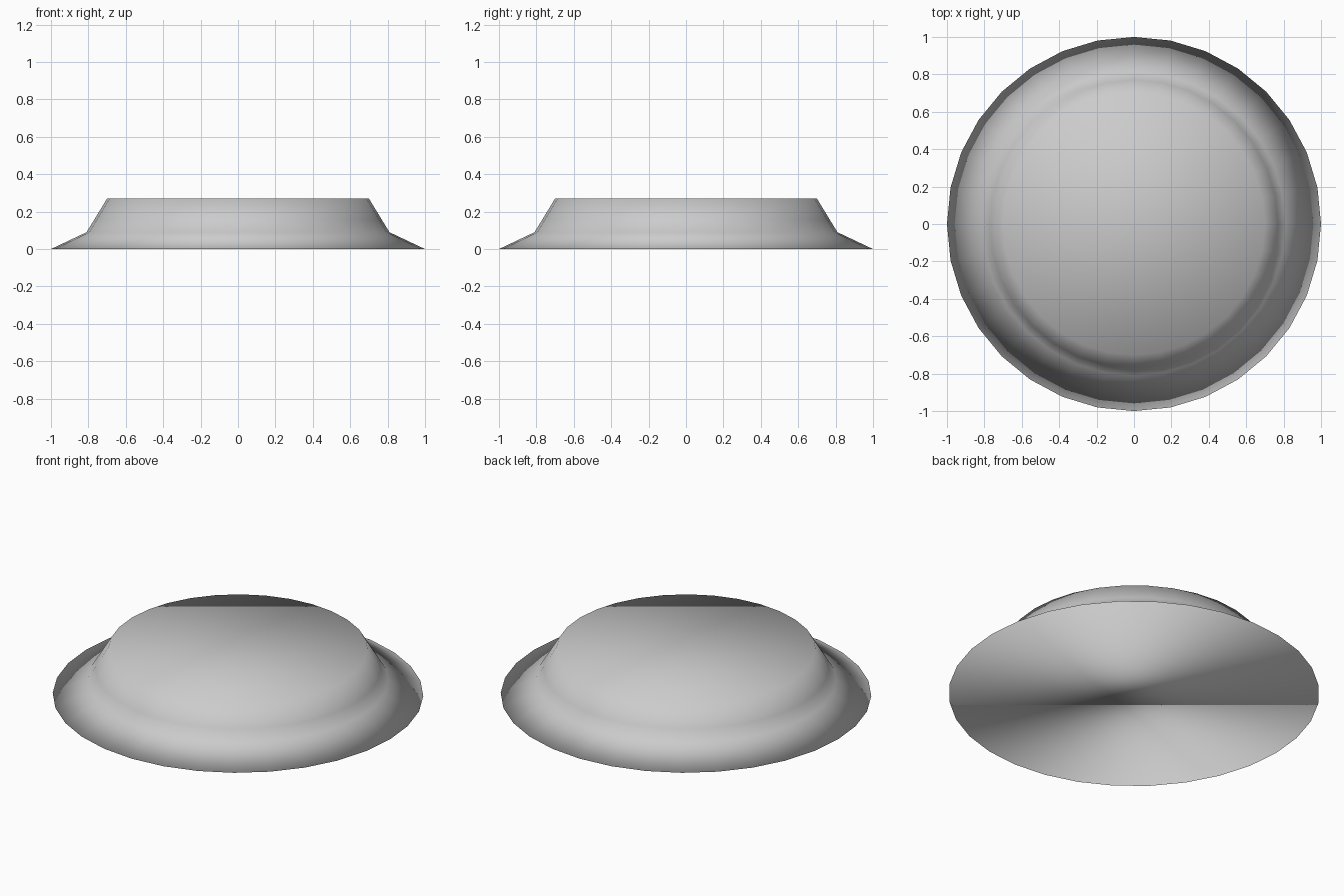
import bpy, bmesh, math

if "Cube" in bpy.data.objects:
    bpy.data.objects.remove(bpy.data.objects["Cube"])

SIDES = 32
# (radius, height) outline from the base rim up to the top edge
PROFILE = [(1.0, 0.0), (0.81, 0.09), (0.77, 0.155), (0.70, 0.27)]

bm = bmesh.new()

# stacked rings
rings = []
for r, z in PROFILE:
    rings.append([bm.verts.new((r * math.cos(2 * math.pi * i / SIDES),
                                r * math.sin(2 * math.pi * i / SIDES), z))
                  for i in range(SIDES)])

# sloping walls
for low, high in zip(rings, rings[1:]):
    for i in range(SIDES):
        j = (i + 1) % SIDES
        bm.faces.new((low[i], low[j], high[j], high[i]))

# flat base and top
bm.faces.new(rings[0][::-1])
bm.faces.new(rings[-1])

# the whole surface is smooth shaded, caps included
for f in bm.faces:
    f.smooth = True

mesh = bpy.data.meshes.new("flared_disc")
bm.to_mesh(mesh)
bm.free()
disc = bpy.data.objects.new("flared_disc", mesh)
bpy.context.collection.objects.link(disc)
